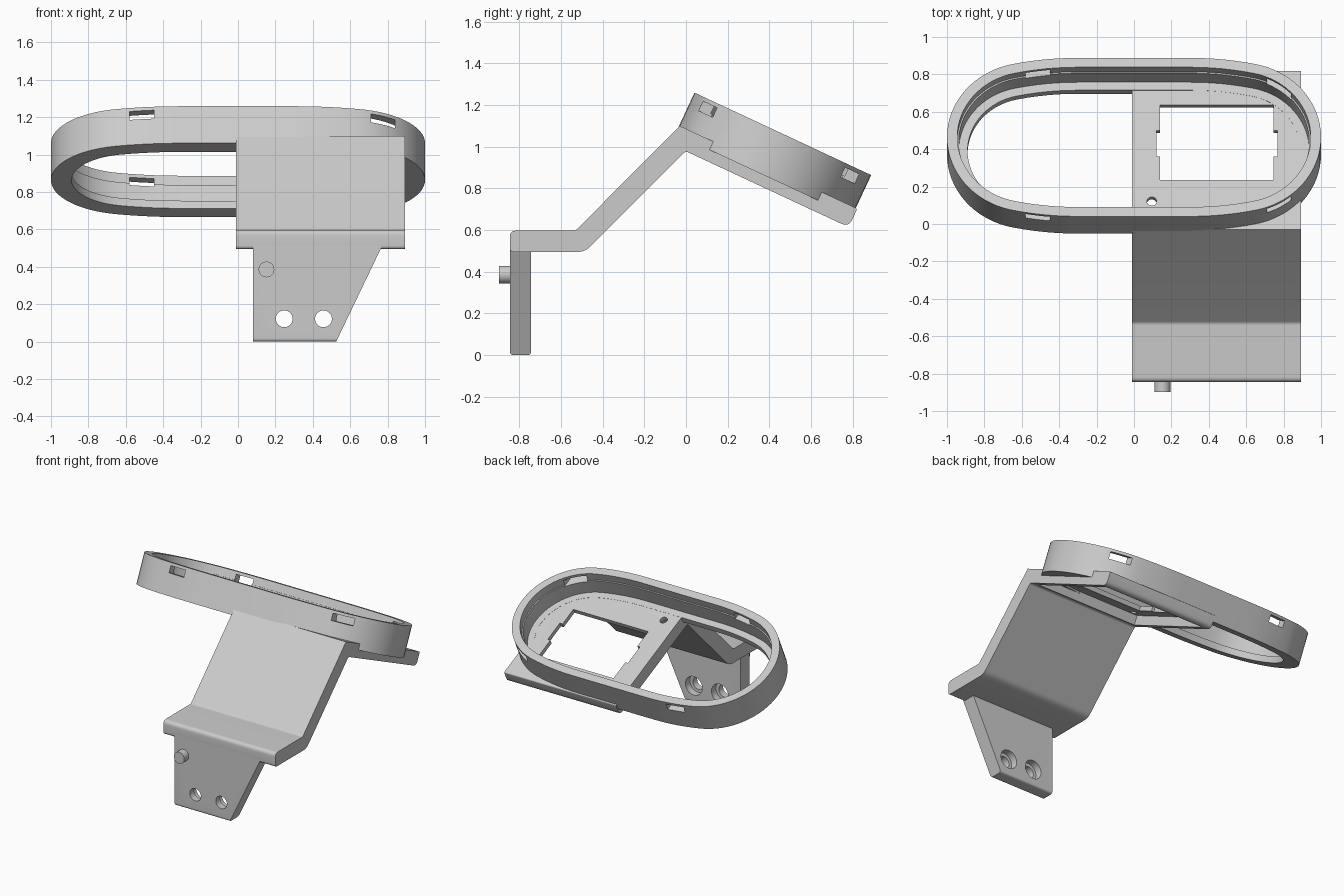
import bpy, bmesh, math
from mathutils import Matrix, Vector

old = bpy.data.objects.get("Cube")
if old:
    bpy.data.objects.remove(old)

grey = bpy.data.materials.new("plain grey")
grey.use_nodes = True
grey.diffuse_color = (0.6, 0.6, 0.6, 1)
grey.node_tree.nodes["Principled BSDF"].inputs["Base Color"].default_value = grey.diffuse_color

TILT = Matrix.Rotation(math.radians(-25), 4, 'X')   # frame of the sloping head
X0, X1 = -0.01, 0.893                               # bracket width


def finish(name, bm, matrix=Matrix()):
    bm.transform(matrix)
    bmesh.ops.recalc_face_normals(bm, faces=bm.faces)
    mesh = bpy.data.meshes.new(name)
    bm.to_mesh(mesh)
    bm.free()
    mesh.materials.append(grey)
    obj = bpy.data.objects.new(name, mesh)
    bpy.context.collection.objects.link(obj)
    return obj


def box(x, y, z, matrix=Matrix()):
    bm = bmesh.new()
    bmesh.ops.create_cube(bm, size=1)
    for v in bm.verts:
        v.co = [r[0] + (c + 0.5) * (r[1] - r[0]) for c, r in zip(v.co, (x, y, z))]
    return finish("cutter", bm, matrix)


def cylinder(name, radius, length, centre, matrix):
    bm = bmesh.new()
    bmesh.ops.create_cone(bm, cap_ends=True, segments=32, radius1=radius,
                          radius2=radius, depth=length)
    return finish(name, bm, Matrix.Translation(centre) @ matrix)


def cut(obj, cutter):
    cutter.hide_render = True
    mod = obj.modifiers.new("cut", 'BOOLEAN')
    mod.operation, mod.solver, mod.object = 'DIFFERENCE', 'EXACT', cutter
    bpy.context.view_layer.objects.active = obj
    bpy.ops.object.modifier_apply(modifier=mod.name)
    bpy.data.objects.remove(cutter)


def fillet(corners, steps=6):
    """Round the corners (a, b, radius) of a flat outline."""
    out = []
    for i, (a, b, r) in enumerate(corners):
        p = Vector((a, b))
        if r == 0:
            out.append(p)
            continue
        d0 = (Vector(corners[i - 1][:2]) - p).normalized()
        d1 = (Vector(corners[(i + 1) % len(corners)][:2]) - p).normalized()
        t = r / math.tan(d0.angle(d1) / 2)
        s, e = p + d0 * t, p + d1 * t
        for k in range(steps + 1):
            f = k / steps
            out.append(s * (1 - f) ** 2 + p * 2 * f * (1 - f) + e * f ** 2)
    return out


def extrude_x(outline, x0, x1):
    bm = bmesh.new()
    face = bm.faces.new([bm.verts.new((x0, p.x, p.y)) for p in outline])
    new = bmesh.ops.extrude_face_region(bm, geom=[face])["geom"]
    bmesh.ops.translate(bm, vec=(x1 - x0, 0, 0),
                        verts=[v for v in new if isinstance(v, bmesh.types.BMVert)])
    return bm


def head_point(u, w):
    p = TILT @ Vector((0, u, w))
    return p.y, p.z


# Oval ring: a stepped wall section carried round an outline of tangent arcs
HALF, FLAT, END, MID = 0.4675, 0.3, 0.44, -0.0275
BIG = ((1 - END - FLAT) ** 2 + HALF ** 2 - END ** 2) / (2 * (HALF - END))
SWING = math.atan2(1 - END - FLAT, BIG - HALF)


def oval(offset):
    quarter = []
    for k in range(17):
        a = k / 16 * (math.pi / 2 - SWING)
        quarter.append((1 - END + (END - offset) * math.cos(a), (END - offset) * math.sin(a)))
    for k in range(1, 7):
        a = SWING * (1 - k / 6)
        quarter.append((FLAT + (BIG - offset) * math.sin(a),
                        HALF - BIG + (BIG - offset) * math.cos(a)))
    top = quarter + [(-x, y) for x, y in reversed(quarter)]
    return top + [(x, -y) for x, y in reversed(top[1:-1])]


bm = bmesh.new()
section = [(0, 0.94), (0, 1.158), (0.055, 1.158), (0.055, 1.1),
           (0.063, 1.1), (0.063, 0.985), (0.11, 0.985), (0.11, 0.94)]
loops = [[bm.verts.new((x, y + MID, w)) for x, y in oval(o)] for o, w in section]
for i, loop in enumerate(loops):
    prev = loops[i - 1]
    for j in range(len(loop)):
        bm.faces.new((prev[j - 1], prev[j], loop[j], loop[j - 1]))
ring = finish("oval_ring", bm, TILT)

# Clip slots through both long walls of the ring
for x in (-0.515, 0.775):
    cut(ring, box((x - 0.065, x + 0.065), (-0.7, 0.7), (1.088, 1.138), TILT))

# Bent bracket: shelf, sloping arm and tilted head plate
outline = fillet([
    (-0.845, 0.495, 0.02), (-0.845, 0.597, 0.03), (-0.53, 0.597, 0.03),
    (*head_point(-0.492, 0.984), 0), (*head_point(0.448, 0.984), 0.01),
    (*head_point(0.448, 0.886), 0.04), (*head_point(-0.415, 0.886), 0.02),
    (-0.485, 0.495, 0.09)])
bracket = finish("bent_bracket", extrude_x(outline, X0, X1))

# Underside pocket, notched window and small hole in the head plate
cut(bracket, box((X0 + 0.04, X1 - 0.04), (-0.37, 0.4), (0.8, 0.952), TILT))
cut(bracket, box((0.14, 0.745), (-0.2, 0.243), (0.7, 1.1), TILT))
cut(bracket, box((0.12, 0.767), (-0.062, 0.092), (0.7, 1.1), TILT))
cut(bracket, cylinder("cutter", 0.026, 0.3, TILT @ Vector((0.095, -0.325, 0.98)), TILT))

# Mounting plate with one slanted side
outline = fillet([(-0.845, 0, 0.02), (-0.845, 0.52, 0), (-0.743, 0.52, 0), (-0.743, 0, 0.02)])
bm = extrude_x(outline, 0.08, 0.9)
cutting = bmesh.ops.bisect_plane(bm, geom=bm.verts[:] + bm.edges[:] + bm.faces[:],
                                 plane_co=(0.525, 0, 0), plane_no=(1, 0, -0.48),
                                 clear_outer=True)["geom_cut"]
bmesh.ops.holes_fill(bm, edges=[e for e in cutting if isinstance(e, bmesh.types.BMEdge)])
plate = finish("mounting_plate", bm)

# Counterbored screw holes, wider at the back
ALONG_Y = Matrix.Rotation(math.pi / 2, 4, 'X')
for x in (0.247, 0.457):
    cut(plate, cylinder("cutter", 0.045, 0.4, (x, -0.8, 0.122), ALONG_Y))
    cut(plate, cylinder("cutter", 0.068, 0.1, (x, -0.745, 0.122), ALONG_Y))

# Locating pin on the front
pin = cylinder("locating_pin", 0.042, 0.08, (0.152, -0.857, 0.386), ALONG_Y)

for obj in (ring, bracket, plate, pin):
    bpy.ops.object.select_all(action='DESELECT')
    obj.select_set(True)
    bpy.context.view_layer.objects.active = obj
    bpy.ops.object.shade_smooth_by_angle(angle=math.radians(30))
